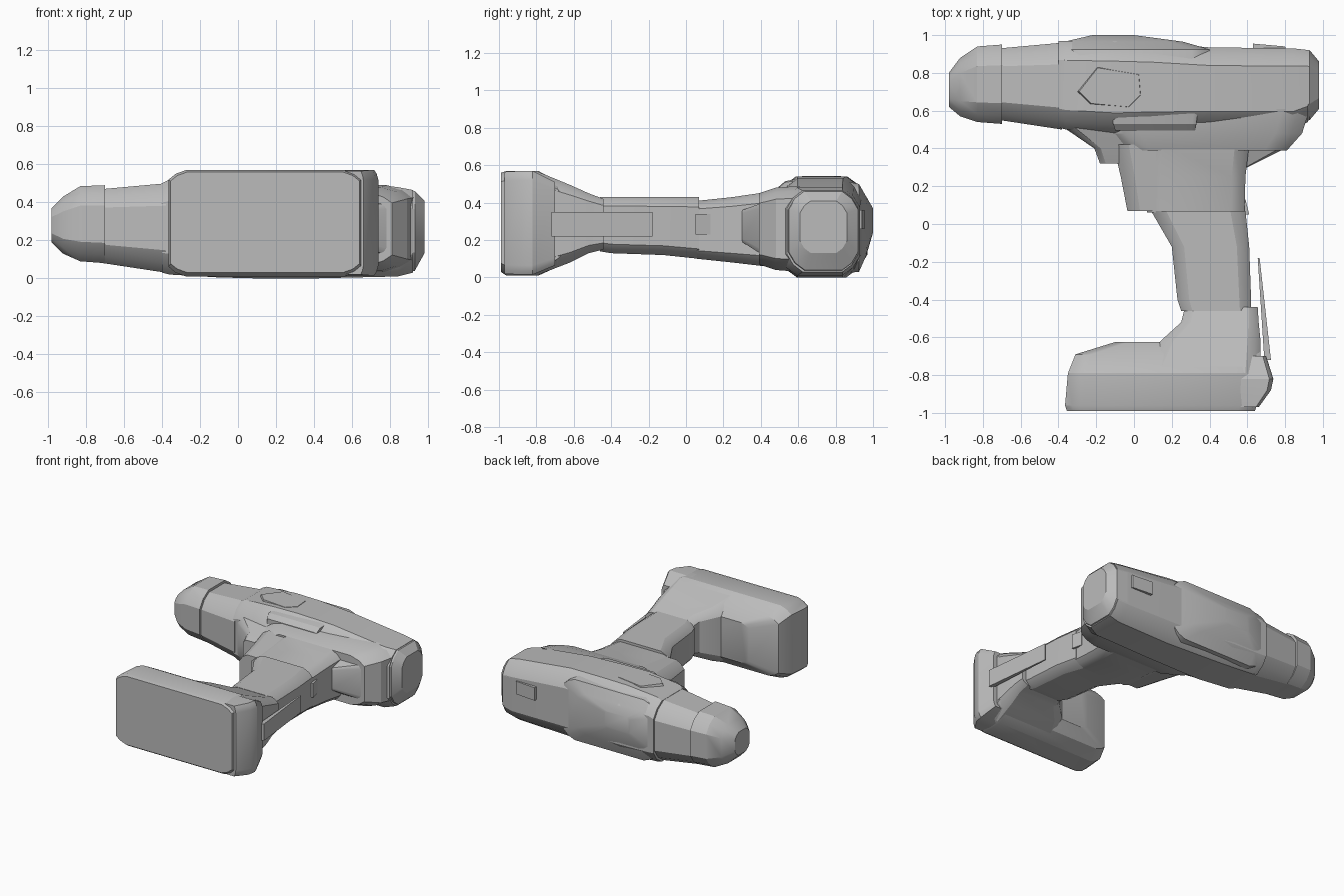
import bpy
import bmesh
import math
from mathutils import Vector

default_cube = bpy.data.objects.get("Cube")
if default_cube:
    bpy.data.objects.remove(default_cube, do_unlink=True)

# Single plain grey for the whole tool
grey = bpy.data.materials.new("plain_grey")
grey.use_nodes = True
colour = (0.5, 0.5, 0.5, 1)
grey.diffuse_color = colour
grey.node_tree.nodes["Principled BSDF"].inputs["Base Color"].default_value = colour


def finish(name, mesh_builder, smooth_angle=24):
    """Turn a bmesh into a named, shaded object."""
    bmesh.ops.recalc_face_normals(mesh_builder, faces=mesh_builder.faces)
    mesh = bpy.data.meshes.new(name)
    mesh_builder.to_mesh(mesh)
    mesh_builder.free()
    mesh.materials.append(grey)
    part = bpy.data.objects.new(name, mesh)
    bpy.context.collection.objects.link(part)
    bpy.ops.object.select_all(action="DESELECT")
    part.select_set(True)
    bpy.context.view_layer.objects.active = part
    bpy.ops.object.shade_smooth_by_angle(angle=math.radians(smooth_angle))
    return part


def faceted_section(low, high, bottom, top, corner):
    """Rectangle whose corners are each cut by two shallow facets."""
    inset = corner * 0.4
    quarter = [(0, corner), (inset, inset), (corner, 0)]
    mirrored = [(1 - u, v) for u, v in reversed(quarter)]
    lower_half = quarter + mirrored
    upper_half = [(u, 1 - v) for u, v in reversed(lower_half)]
    return [(low + u * (high - low), bottom + v * (top - bottom))
            for u, v in lower_half + upper_half]


def loft(name, axis, sections, corner=0.25):
    """Skin sections given as (position, low, high, bottom, top)."""
    builder = bmesh.new()
    rings = []
    for position, *limits in sections:
        ring = []
        for across, height in faceted_section(*limits, corner):
            place = (position, across, height) if axis == "x" else (across, position, height)
            ring.append(builder.verts.new(Vector(place)))
        rings.append(ring)
    for near, far in zip(rings, rings[1:]):
        for i in range(len(near)):
            j = (i + 1) % len(near)
            builder.faces.new((near[i], near[j], far[j], far[i]))
    builder.faces.new(rings[0])
    builder.faces.new(rings[-1])
    return finish(name, builder)


def plate(name, outline, bottom, top, shrink=1.0):
    """Prism from an outline seen from above, with an optionally smaller top."""
    builder = bmesh.new()
    points = [Vector((x, y, 0)) for x, y in outline]
    centre = sum(points, Vector()) / len(points)
    lower = [builder.verts.new(p + Vector((0, 0, bottom))) for p in points]
    upper = [builder.verts.new(centre + (p - centre) * shrink + Vector((0, 0, top)))
             for p in points]
    builder.faces.new(lower)
    builder.faces.new(upper)
    for i in range(len(points)):
        j = (i + 1) % len(points)
        builder.faces.new((lower[i], lower[j], upper[j], upper[i]))
    return finish(name, builder)


# Chuck, collar and housing along the barrel
loft("chuck_nose", "x", [
    (-.98, .62, .8, .19, .37),
    (-.92, .57, .88, .13, .43),
    (-.83, .54, .94, .09, .485),
    (-.7, .53, .95, .08, .49),
], corner=0.26)
loft("clutch_collar", "x", [
    (-.71, .55, .93, .08, .47),
    (-.38, .5, .96, .03, .5),
], corner=0.25)
loft("motor_housing", "x", [
    (-.4, .51, .97, .03, .5),
    (-.36, .5, .97, .02, .52),
    (-.1, .48, .97, .005, .54),
    (.1, .49, .96, 0, .54),
    (.4, .5, .935, 0, .53),
    (.84, .5, .93, .01, .48),
    (.92, .54, .92, .03, .465),
], corner=0.22)
loft("rear_cap", "x", [
    (.84, .52, .93, .02, .475),
    (.93, .55, .92, .04, .46),
    (.98, .61, .86, .13, .41),
], corner=0.23)

# Faceted motor bulge on the back of the barrel
loft("motor_bulge", "y", [
    (.8, -.38, .4, .02, .525),
    (.925, -.38, .4, .03, .5),
    (.965, -.37, .26, .12, .43),
    (1, -.22, 0, .24, .37),
], corner=0.12)

# Housing that joins the barrel to the grip
loft("grip_shoulder", "y", [
    (.39, -.03, .81, .07, .45),
    (.48, -.11, .89, .04, .48),
    (.61, -.11, .93, .03, .49),
], corner=0.14)
loft("shoulder_brace", "y", [
    (.3, .5, .6, .19, .36),
    (.41, .5, .82, .12, .4),
], corner=0.1)
loft("switch_block", "y", [
    (.32, -.18, .02, .19, .37),
    (.4, -.21, .02, .14, .4),
    (.53, -.4, .02, .08, .44),
], corner=0.15)

# Trigger, grip and flared foot
loft("trigger", "y", [
    (.07, -.035, .3, .11, .4),
    (.25, -.07, .3, .095, .42),
    (.42, -.11, .3, .08, .44),
], corner=0.2)
loft("upper_grip", "y", [
    (.06, .07, .585, .1, .41),
    (.25, .07, .59, .08, .43),
    (.42, .07, .61, .06, .455),
], corner=0.14)
loft("lower_grip", "y", [
    (-.46, .25, .62, .14, .43),
    (-.4, .23, .62, .13, .43),
    (-.12, .2, .61, .12, .43),
    (.07, .09, .59, .1, .43),
], corner=0.16)
loft("grip_foot", "y", [
    (-.79, .05, .67, .015, .565),
    (-.62, .14, .67, .08, .495),
    (-.52, .25, .66, .13, .45),
    (-.44, .27, .655, .15, .42),
], corner=0.13)

# Battery and its rear latch end
loft("battery_pack", "y", [
    (-.99, -.355, .64, .03, .56),
    (-.96, -.365, .65, .01, .57),
    (-.79, -.35, .66, .01, .57),
    (-.69, -.31, .67, .055, .515),
    (-.625, -.1, .66, .13, .44),
], corner=0.09)
loft("battery_end", "y", [
    (-.97, .5, .66, .02, .565),
    (-.88, .5, .725, .015, .57),
    (-.82, .5, .738, .015, .57),
    (-.7, .5, .7, .065, .51),
], corner=0.09)

# Thin belt clip and button behind the grip
clip = [(.655, -.18), (.665, -.18), (.725, -.72), (.69, -.72)]
plate("belt_clip", clip, .22, .35)
button = [(.57, .05), (.61, .05), (.59, .13), (.57, .13)]
plate("grip_button", button, .23, .34)

# Sloping selector lever, raised side panel and back latch
loft("selector_lever", "y", [
    (.495, -.1, .325, .38, .485),
    (.53, -.11, .33, .38, .515),
    (.61, -.11, .34, .38, .53),
], corner=0.05)
panel = [(-.31, .7), (-.24, .63), (-.02, .61), (.05, .68), (.04, .8), (-.2, .84)]
plate("side_panel", panel, .5, .543, shrink=0.9)
latch = [(.63, .85), (.83, .85), (.8, .94), (.63, .955)]
plate("back_latch", latch, .26, .36)
